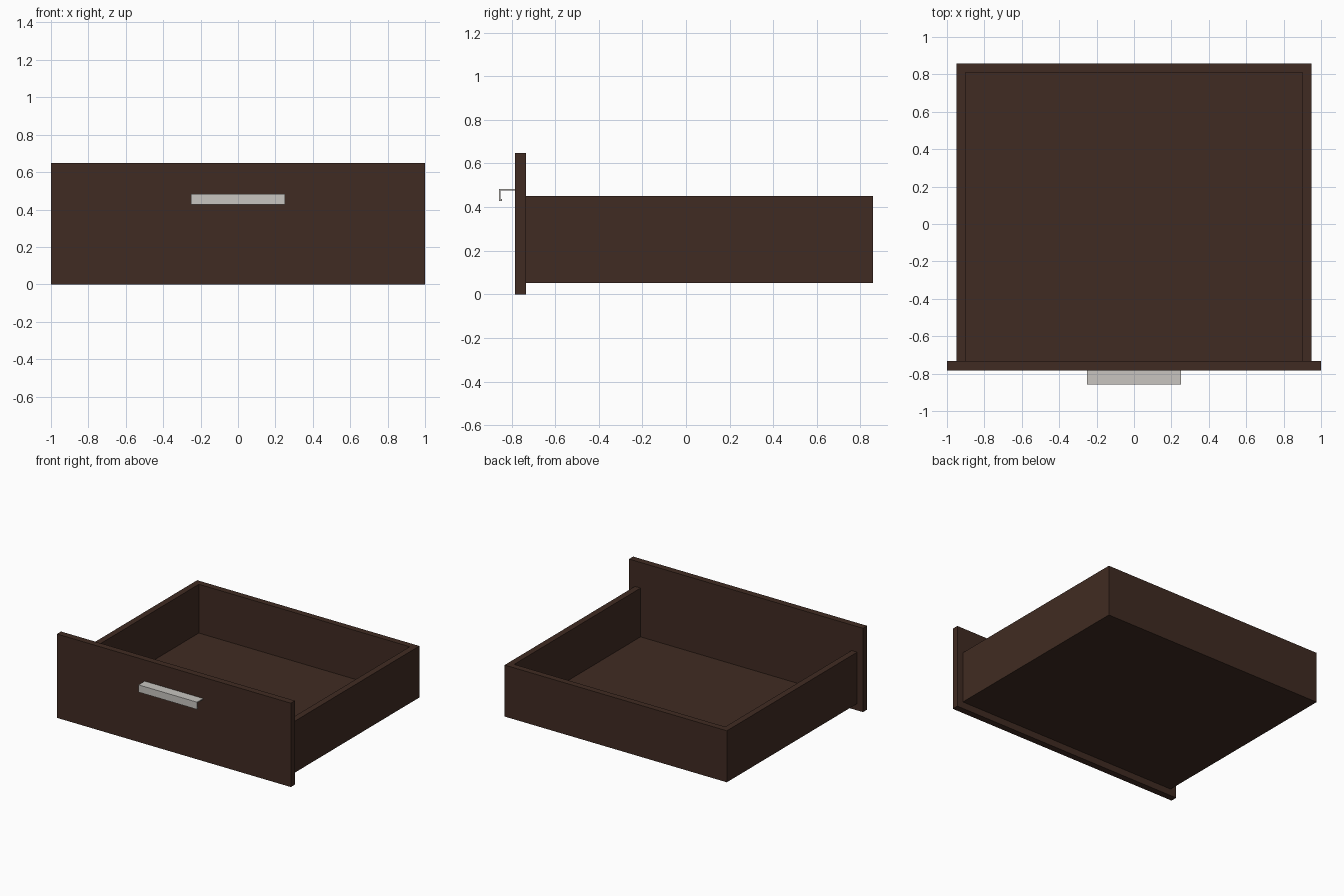
import bpy, bmesh

if "Cube" in bpy.data.objects:
    bpy.data.objects.remove(bpy.data.objects["Cube"])


def material(name, rgb):
    m = bpy.data.materials.new(name)
    m.diffuse_color = (*rgb, 1)
    m.use_nodes = True
    m.node_tree.nodes["Principled BSDF"].inputs["Base Color"].default_value = m.diffuse_color
    return m


wood = material("dark brown wood", (0.051, 0.024, 0.016))
metal = material("brushed metal", (0.58, 0.56, 0.53))


def finish(name, bm, mat):
    bmesh.ops.recalc_face_normals(bm, faces=bm.faces)
    me = bpy.data.meshes.new(name)
    bm.to_mesh(me)
    bm.free()
    me.materials.append(mat)
    bpy.context.collection.objects.link(bpy.data.objects.new(name, me))


def box(name, x, y, z, mat):
    """Box from (min, max) ranges."""
    bm = bmesh.new()
    bmesh.ops.create_cube(bm, size=1)
    for v in bm.verts:
        v.co = [r[0] if c < 0 else r[1] for c, r in zip(v.co, (x, y, z))]
    finish(name, bm, mat)


def extrude_x(name, profile, half, mat):
    """Extrude a (y, z) profile across x, centred."""
    bm = bmesh.new()
    face = bm.faces.new([bm.verts.new((-half, y, z)) for y, z in profile])
    geo = bmesh.ops.extrude_face_region(bm, geom=[face])["geom"]
    # keep the starting cap so the bar is closed at both ends
    if not face.is_valid:
        bm.faces.new([v for v in bm.verts if v not in geo])
    for v in geo:
        if isinstance(v, bmesh.types.BMVert):
            v.co.x = half
    finish(name, bm, mat)


FRONT, JOIN, BACK = -0.783, -0.733, 0.858
BOTTOM, TOP, T = 0.052, 0.45, 0.048

# Front panel
box("front_panel", (-1, 1), (FRONT, JOIN), (0, 0.648), wood)

# Drawer tray: sides, back and floor
for side, s in (("left", -1), ("right", 1)):
    box(side + "_side", sorted((s * 0.95, s * (0.95 - T))), (JOIN, BACK), (BOTTOM, TOP), wood)
box("back_wall", (-0.95 + T, 0.95 - T), (BACK - T, BACK), (BOTTOM, TOP), wood)
box("floor", (-0.95 + T, 0.95 - T), (JOIN, BACK - T), (BOTTOM, 0.073), wood)

# Pull handle: thin folded strip with a down-turned lip and small return
w, lip, z0, z1 = 0.008, -0.858, 0.428, 0.484
extrude_x("handle", [(FRONT, z1), (lip, z1), (lip, z0), (lip + 0.015, z0),
                     (lip + 0.015, z0 + w), (lip + w, z0 + w),
                     (lip + w, z1 - w), (FRONT, z1 - w)], 0.25, metal)
